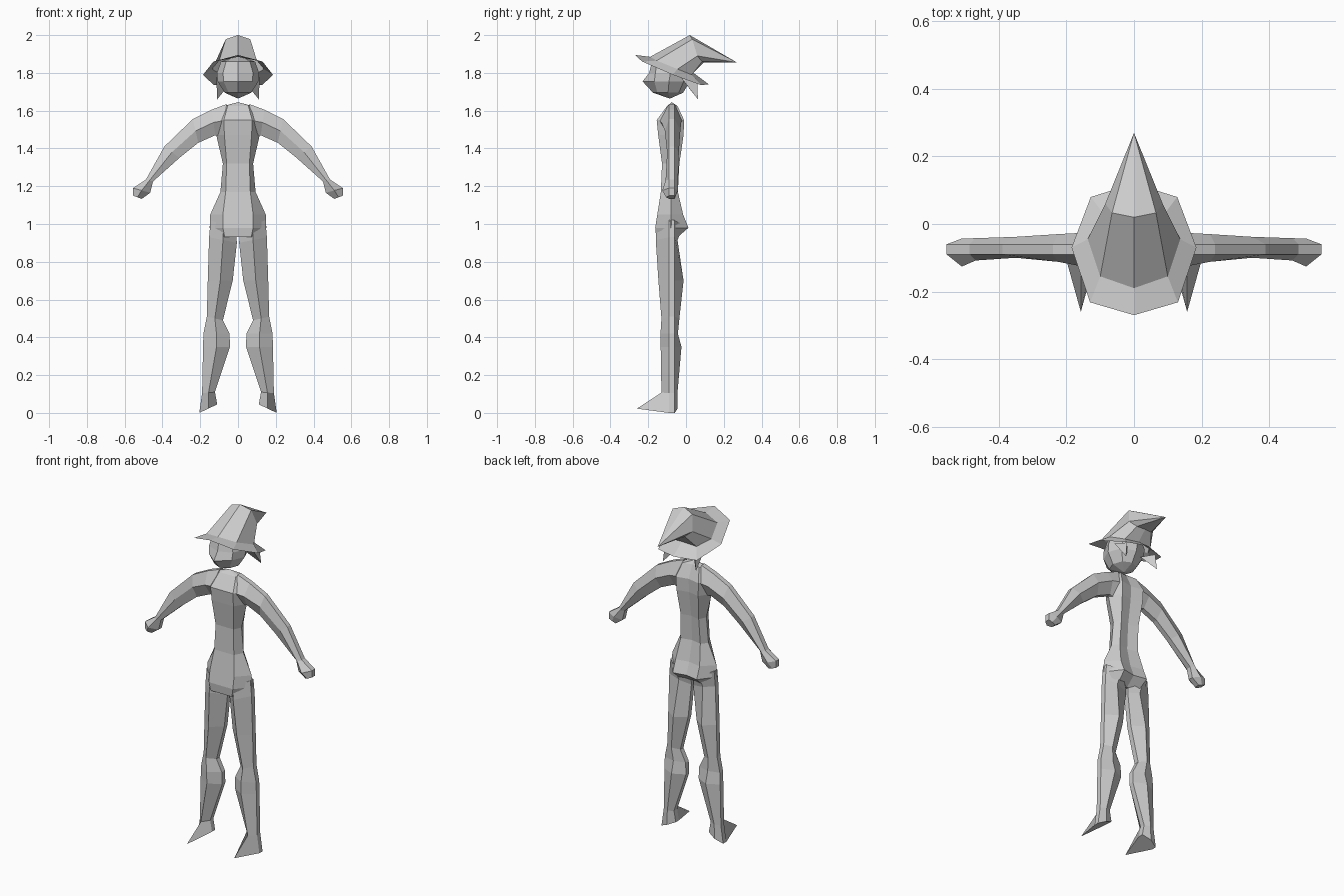
import bpy, bmesh, math

if "Cube" in bpy.data.objects:
    bpy.data.objects.remove(bpy.data.objects["Cube"])


def loft(name, rings, cap_start=True, cap_end=True, mirror=False):
    """Skin equal-count rings; a one-point ring closes as a fan."""
    bm = bmesh.new()
    vr = [[bm.verts.new(p) for p in r] for r in rings]
    for a, b in zip(vr, vr[1:]):
        n = max(len(a), len(b))
        for i in range(n):
            j = (i + 1) % n
            if len(b) == 1:
                bm.faces.new((a[i], a[j], b[0]))
            elif len(a) == 1:
                bm.faces.new((a[0], b[j], b[i]))
            else:
                bm.faces.new((a[i], a[j], b[j], b[i]))
    if cap_start and len(vr[0]) > 2:
        bm.faces.new(vr[0][::-1])
    if cap_end and len(vr[-1]) > 2:
        bm.faces.new(vr[-1])
    bmesh.ops.recalc_face_normals(bm, faces=bm.faces)
    me = bpy.data.meshes.new(name)
    bm.to_mesh(me)
    bm.free()
    ob = bpy.data.objects.new(name, me)
    bpy.context.collection.objects.link(ob)
    if mirror:
        m = ob.modifiers.new("mirror", 'MIRROR')
        m.use_mirror_merge = False
    return ob


def limb_ring(ax, az, bx, bz, yf, yb):
    """Six-sided section: flat strips at a and b, ridge at front and back."""
    mx, mz = (ax + bx) / 2, (az + bz) / 2
    return [(mx, yf, mz), (ax, -.09, az), (ax, -.06, az),
            (mx, yb, mz), (bx, -.06, bz), (bx, -.09, bz)]


def half_ring(pts):
    """Mirror a half outline whose first and last points lie on x = 0."""
    return pts + [(-x, y, z) for x, y, z in pts[-2:0:-1]]


# legs with pointed feet
leg = [(.145, 1.02, .01, .97, -.15, -.01), (.153, .93, .006, .90, -.16, -.045),
       (.16, .70, .028, .70, -.146, -.013), (.165, .51, .08, .49, -.13, -.035),
       (.183, .42, .045, .42, -.135, -.043), (.185, .35, .042, .35, -.134, -.024),
       (.19, .105, .122, .11, -.13, -.045), (.205, 0, .11, .045, -.26, -.045)]
loft("legs", [limb_ring(*s) for s in leg], mirror=True)

# arms with closed hands
arm = [(.06, 1.635, .09, 1.46, -.14, -.02), (.14, 1.605, .12, 1.47, -.13, -.025),
       (.24, 1.555, .21, 1.43, -.112, -.03), (.39, 1.41, .31, 1.35, -.10, -.038),
       (.487, 1.236, .45, 1.225, -.108, -.042), (.555, 1.19, .465, 1.165, -.126, -.043),
       (.555, 1.15, .51, 1.133, -.105, -.058)]
loft("arms", [limb_ring(*s) for s in arm], mirror=True)

# torso: z, half width, front half width, front y, back y
torso = [(.93, .13, .07, -.158, -.045), (.98, .15, .08, -.163, .013),
         (1.05, .147, .08, -.152, -.015), (1.17, .093, .065, -.133, -.043),
         (1.32, .08, .06, -.127, -.035), (1.47, .115, .072, -.147, -.013),
         (1.55, .12, .075, -.155, -.01), (1.625, .075, .055, -.10, -.045)]
rings = []
for z, w, wf, yf, yb in torso:
    rings.append(half_ring([(0, yf, z), (wf, yf, z), (w, -.08, z),
                            (wf, yb, z), (0, yb - .015, z)]))
rings.append([(0, -.075, 1.645)])
loft("torso", rings)

# head: z, half width, front y, back y, with a pointed muzzle
head = [(1.695, .07, -.175, -.015), (1.755, .108, -.20, .02),
        (1.80, .112, -.195, .03), (1.86, .09, -.18, .01)]
rings = [[(0, -.085, 1.664)]]
for z, w, yf, yb in head:
    c, r = (yf + yb) / 2, (yb - yf) / 2
    ring = [(w * math.sin(i * math.pi / 4), c - r * math.cos(i * math.pi / 4), z)
            for i in range(8)]
    if z == 1.755:
        ring[0] = (0, -.23, z)
    rings.append(ring)
rings.append([(0, -.08, 1.89)])
loft("head", rings)

# hair locks
loft("hair_locks", [[(.115, -.03, 1.78), (.045, .0, 1.74), (.10, .06, 1.75)],
                    [(.11, .063, 1.66)]], mirror=True)

# hat: brim, crown base, fold, drooping tip
loft("hat", [
    half_ring([(0, -.27, 1.895), (.13, -.232, 1.86), (.185, -.07, 1.79),
               (.128, .08, 1.735), (0, .12, 1.74)]),
    half_ring([(0, -.19, 1.885), (.10, -.155, 1.865), (.137, -.045, 1.82),
               (.09, .03, 1.79), (0, .04, 1.80)]),
    half_ring([(0, .02, 2.0), (.065, .033, 1.978), (.085, .06, 1.89),
               (.05, .085, 1.86), (0, .095, 1.855)]),
    [(0, .27, 1.855)]], cap_start=False)
